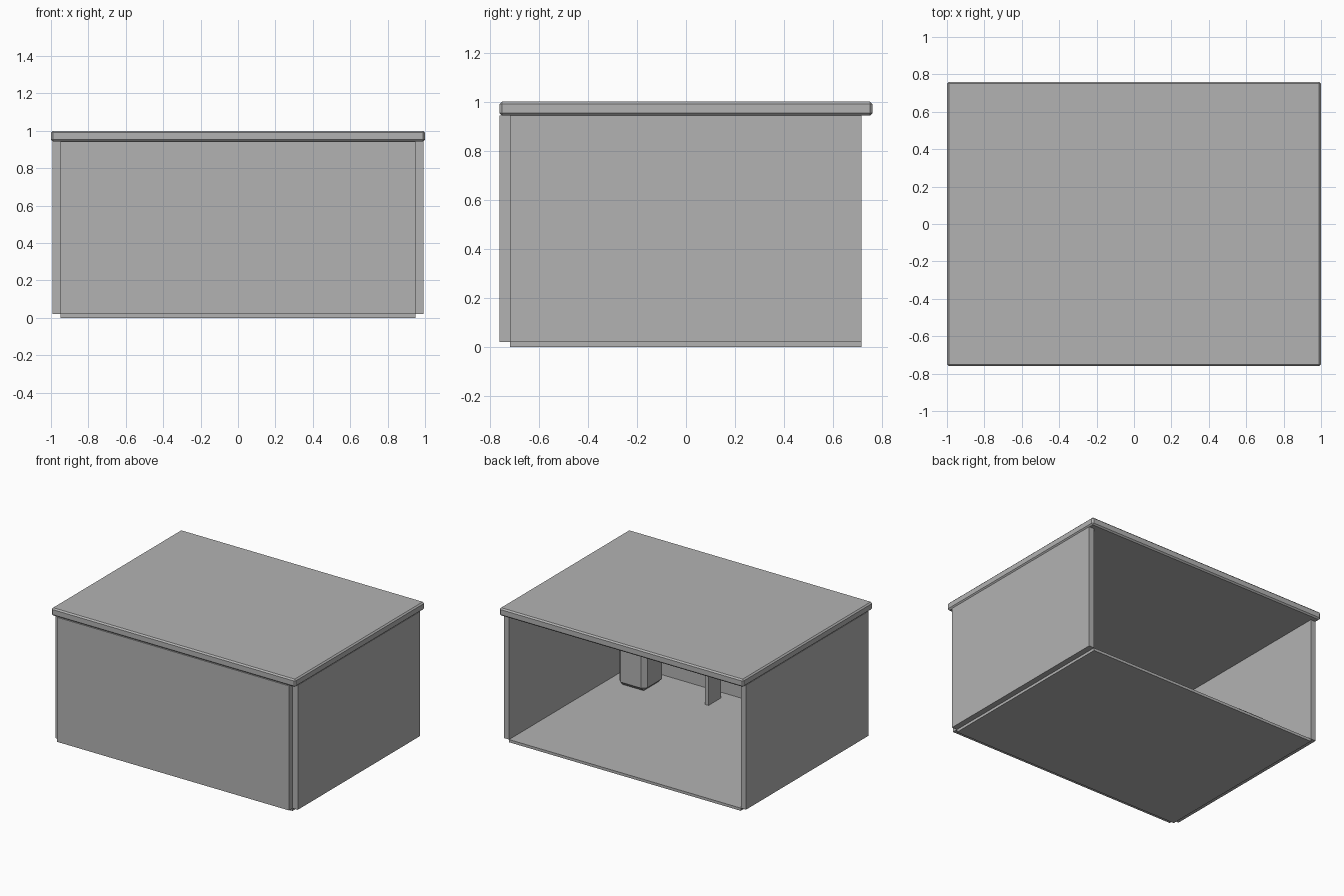
import bpy

if "Cube" in bpy.data.objects:
    bpy.data.objects.remove(bpy.data.objects["Cube"])

grey = bpy.data.materials.new("plain_grey")
grey.diffuse_color = (0.45, 0.45, 0.45, 1)
grey.use_nodes = True
grey.node_tree.nodes["Principled BSDF"].inputs["Base Color"].default_value = grey.diffuse_color


def box(name, x, y, z, bevel=0.0):
    """Box from (min, max) ranges, optionally chamfered."""
    bpy.ops.mesh.primitive_cube_add(size=1, location=[(a + b) / 2 for a, b in (x, y, z)])
    ob = bpy.context.object
    ob.name = name
    ob.scale = [b - a for a, b in (x, y, z)]
    bpy.ops.object.transform_apply(location=False, rotation=False, scale=True)
    ob.data.materials.append(grey)
    if bevel:
        m = ob.modifiers.new("chamfer", 'BEVEL')
        m.width = bevel
        m.segments = 1
    return ob


# Counter top with chamfered edges
box("counter_top", (-1, 1), (-0.76, 0.76), (0.943, 1.0), 0.01)

# Floor board and front panel, back left open
box("floor_board", (-0.95, 0.95), (-0.718, 0.715), (0, 0.02))
box("front_panel", (-0.95, 0.95), (-0.76, -0.718), (0.02, 0.943))

# Side panels
for name, s in (("left_panel", -1), ("right_panel", 1)):
    box(name, sorted((s * 0.95, s * 0.993)), (-0.718, 0.715), (0.02, 0.943))

# Things standing inside
box("inner_bin", (0.625, 0.855), (-0.64, -0.41), (0.02, 0.38), 0.03)
box("inner_divider", (0.163, 0.193), (-0.64, -0.497), (0.02, 0.38))
box("side_box", (-0.93, -0.72), (0.02, 0.24), (0.02, 0.38))
